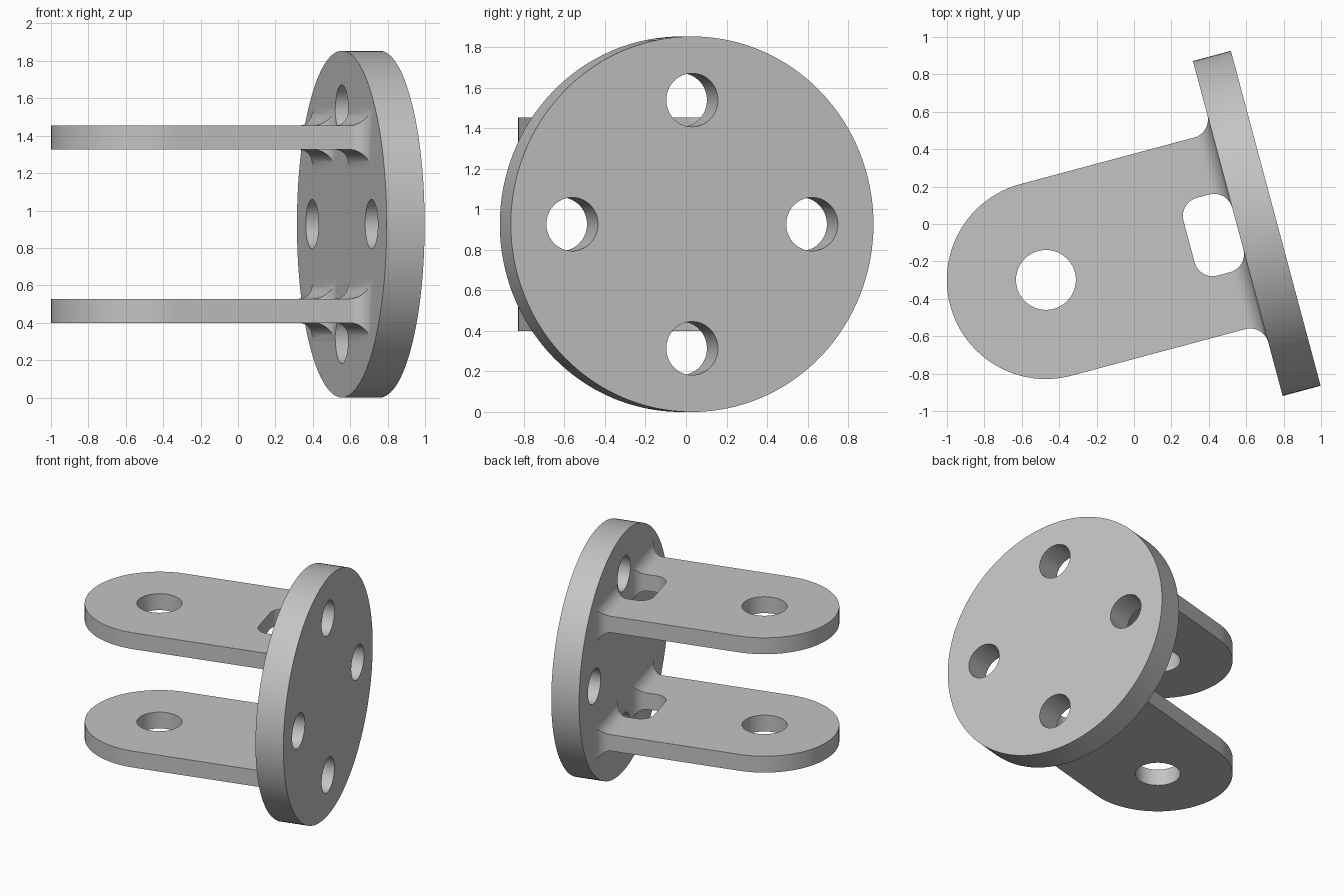
import bpy, bmesh
from math import cos, sin, pi, radians, sqrt
from mathutils import Matrix, Vector

if "Cube" in bpy.data.objects:
    bpy.data.objects.remove(bpy.data.objects["Cube"])

# Local frame: x runs along the flange axis, x = 0 is its inner face, z = 0 mid height
FLANGE_R, FLANGE_T = 0.927, 0.21
ARM_R, ARM_X, ARM_Z, ARM_HALF = 0.53, -1.062, 0.463, 0.064
PIN_R, BOLT_R, BOLT_CIRCLE = 0.16, 0.132, 0.613
SLOT_X, SLOT_HALF, FILLET = -0.27, 0.215, 0.1
STEPS = 10

steel = bpy.data.materials.new("plain_grey")
steel.use_nodes = True
grey = (0.55, 0.55, 0.55, 1)
steel.diffuse_color = grey
steel.node_tree.nodes["Principled BSDF"].inputs["Base Color"].default_value = grey


def make_object(name, bm):
    bmesh.ops.recalc_face_normals(bm, faces=bm.faces)
    mesh = bpy.data.meshes.new(name)
    bm.to_mesh(mesh)
    bm.free()
    mesh.materials.append(steel)
    obj = bpy.data.objects.new(name, mesh)
    bpy.context.collection.objects.link(obj)
    return obj


def cylinder(name, radius, length, centre, along_x, segments=64):
    bm = bmesh.new()
    turn = Matrix.Rotation(pi / 2, 4, 'Y') if along_x else Matrix()
    bmesh.ops.create_cone(bm, cap_ends=True, segments=segments, radius1=radius,
                          radius2=radius, depth=length,
                          matrix=Matrix.Translation(centre) @ turn)
    return make_object(name, bm)


def arc(cx, cy, r, start, end, n):
    angles = [radians(start + (end - start) * i / n) for i in range(n + 1)]
    return [(cx + r * cos(a), cy + r * sin(a)) for a in angles]


def make_arm(name, z):
    """Round-ended plate with a slot, whose two legs flare into the flange."""
    corner = SLOT_X + FILLET
    inner = SLOT_HALF - FILLET
    outline = [(-FILLET, ARM_R)]
    outline += arc(ARM_X, 0, ARM_R, 90, 270, 48)
    outline += [(-FILLET, -ARM_R), (-FILLET, -SLOT_HALF)]
    outline += arc(corner, -inner, FILLET, 270, 180, STEPS)
    outline += arc(corner, inner, FILLET, 180, 90, STEPS)
    outline += [(-FILLET, SLOT_HALF)]
    bm = bmesh.new()
    base = bm.faces.new([bm.verts.new((x, y, z - ARM_HALF)) for x, y in outline])
    top = bmesh.ops.extrude_face_region(bm, geom=[base], use_keep_orig=True)["geom"]
    bmesh.ops.translate(bm, vec=(0, 0, 2 * ARM_HALF),
                        verts=[v for v in top if isinstance(v, bmesh.types.BMVert)])
    bm.normal_update()
    # Leg ends: grow each end rectangle along a quarter-circle fillet
    ends = [f for f in bm.faces
            if all(abs(v.co.x + FILLET) < 1e-5 for v in f.verts)]
    rings = [(-FILLET * (1 - sin(i / STEPS * pi / 2)),
              FILLET * (1 - cos(i / STEPS * pi / 2))) for i in range(1, STEPS + 1)]
    rings.append((0.02, FILLET))
    for end in ends:
        mid = end.calc_center_median()
        start = {}
        for x, grow in rings:
            old = end
            end = bmesh.ops.extrude_discrete_faces(bm, faces=[old])["faces"][0]
            for v in end.verts:
                sy = 1 if v.co.y > mid.y else -1
                sz = 1 if v.co.z > mid.z else -1
                v.co = Vector((x, mid.y + sy * ((ARM_R - SLOT_HALF) / 2 + grow),
                               mid.z + sz * (ARM_HALF + grow)))
    return make_object(name, bm)


def combine(target, tool, operation):
    mod = target.modifiers.new(operation.lower(), 'BOOLEAN')
    mod.operation, mod.solver, mod.object = operation, 'EXACT', tool
    bpy.context.view_layer.objects.active = target
    bpy.ops.object.modifier_apply(modifier=mod.name)
    bpy.data.objects.remove(tool)


# Flange disc with the two arms joined on
bracket = cylinder("flanged_clevis_bracket", FLANGE_R, FLANGE_T,
                   (FLANGE_T / 2, 0, 0), True, 128)
for side in (-1, 1):
    combine(bracket, make_arm("arm", side * ARM_Z), 'UNION')

# Pin hole through both arms
combine(bracket, cylinder("pin_cutter", PIN_R, 2, (ARM_X, 0, 0), False), 'DIFFERENCE')

# Four bolt holes through the flange
for i in range(4):
    centre = (FLANGE_T / 2, BOLT_CIRCLE * cos(i * pi / 2), BOLT_CIRCLE * sin(i * pi / 2))
    combine(bracket, cylinder("bolt_cutter", BOLT_R, 0.5, centre, True), 'DIFFERENCE')

# Place the bracket with its axis turned in plan
bracket.rotation_euler.z = radians(15)
bracket.location = (0.555, -0.024, FLANGE_R)
bpy.ops.object.select_all(action='DESELECT')
bracket.select_set(True)
bpy.context.view_layer.objects.active = bracket
bpy.ops.object.shade_smooth_by_angle(angle=radians(30))
